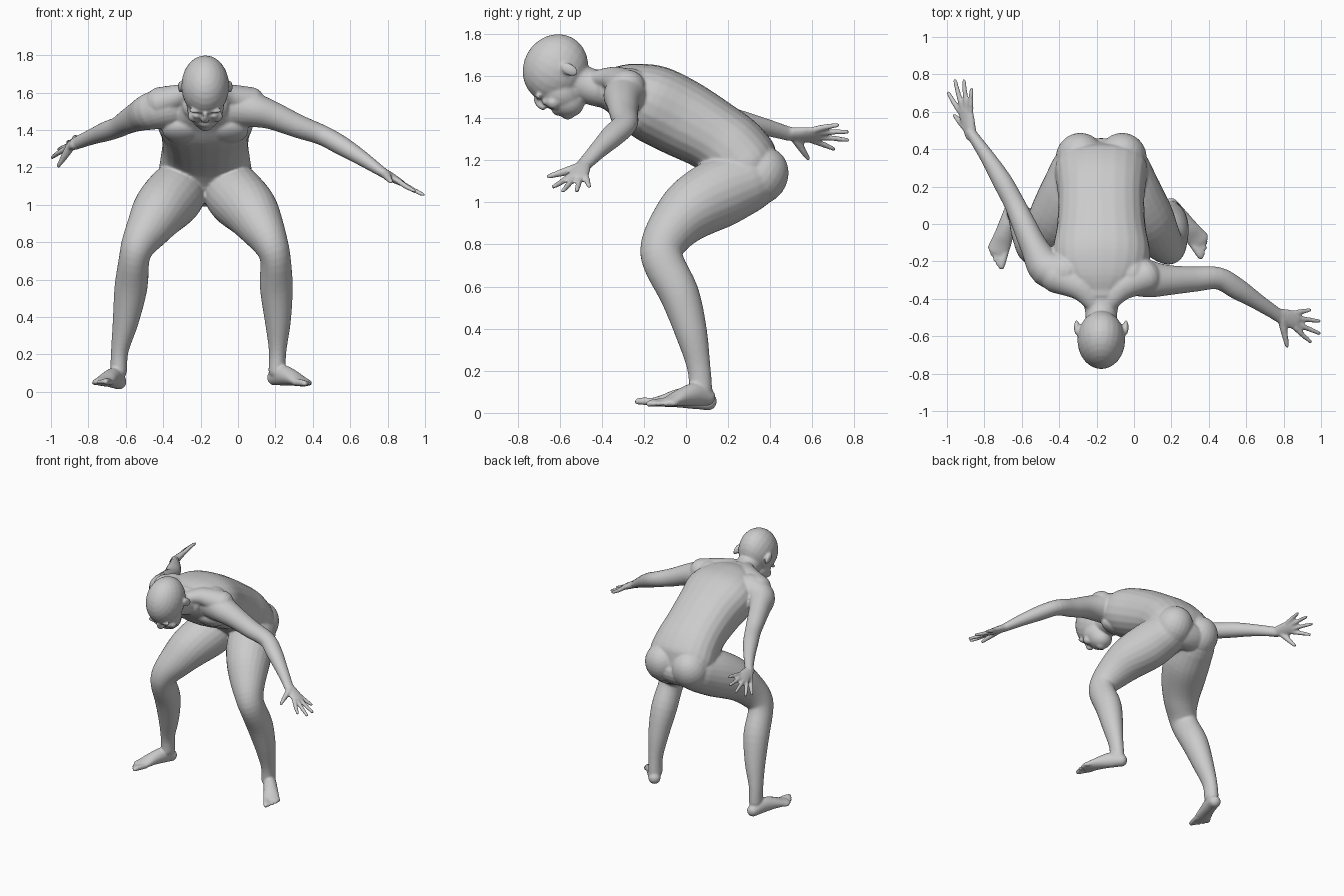
import bpy, bmesh, math
from mathutils import Vector, Matrix

bm = bmesh.new()
CX = -0.175  # body centre line


def spline(pts, steps=4):
    out = []
    for i in range(len(pts) - 1):
        q = [pts[max(i - 1, 0)], pts[i], pts[i + 1], pts[min(i + 2, len(pts) - 1)]]
        for s in range(steps):
            t = s / steps
            out.append([0.5 * (2 * b + (c - a) * t + (2 * a - 5 * b + 4 * c - d) * t * t
                               + (3 * b - a - 3 * c + d) * t ** 3) for a, b, c, d in zip(*q)])
    return out + [list(pts[-1])]


def tube(pts, ref=(1, 0, 0), n=2.0, cap=0.9, sides=24):
    """Loft of ellipses: each point is x, y, z, half width along ref, half depth."""
    p = spline(pts)
    cen = [Vector(q[:3]) for q in p]
    tan = [(cen[min(i + 1, len(p) - 1)] - cen[max(i - 1, 0)]).normalized() for i in range(len(p))]
    st = [(c, t, q[3], q[4]) for c, t, q in zip(cen, tan, p)]

    def dome(s, sign):
        c, t, a, b = s
        return [(c + t * sign * min(a, b) * cap * math.sin(w), t, a * math.cos(w), b * math.cos(w))
                for w in (0.4, 0.8, 1.15, 1.45)]
    st = dome(st[0], -1)[::-1] + st + dome(st[-1], 1)
    rings = []
    for c, t, a, b in st:
        r = Vector(ref)
        s = (r - t * r.dot(t)).normalized()
        u = t.cross(s)
        ring = []
        for k in range(sides):
            w = 2 * math.pi * k / sides
            cw, sw = math.cos(w), math.sin(w)
            ring.append(bm.verts.new(c + s * a * math.copysign(abs(cw) ** (2 / n), cw)
                                     + u * b * math.copysign(abs(sw) ** (2 / n), sw)))
        rings.append(ring)
    for r0, r1 in zip(rings, rings[1:]):
        for k in range(sides):
            j = (k + 1) % sides
            bm.faces.new((r0[k], r0[j], r1[j], r1[k]))
    bm.faces.new(rings[0][::-1])
    bm.faces.new(rings[-1])


# head frame: s sideways, f face direction, u crown direction
F, U = Vector((0, -0.49, -0.87)), Vector((0, -0.87, 0.49))


def blob(x, y, z, rs, rf, ru, f=F, u=U):
    m = Matrix(((1, f.x, u.x), (0, f.y, u.y), (0, f.z, u.z))).to_4x4()
    bmesh.ops.create_uvsphere(bm, u_segments=24, v_segments=14, radius=1,
                              matrix=Matrix.Translation((x, y, z)) @ m @ Matrix.Diagonal((rs, rf, ru, 1)))


# torso and neck
tube([(CX, .37, 1.08, .17, .10), (CX, .30, 1.15, .245, .165), (CX, .225, 1.24, .24, .175),
      (CX, .13, 1.315, .23, .172), (CX, -.02, 1.40, .238, .185), (CX, -.17, 1.475, .262, .183),
      (CX, -.28, 1.52, .225, .145), (CX, -.37, 1.54, .13, .10)], n=2.3, cap=.8)
tube([(CX, -.30, 1.54, .15, .10), (CX, -.40, 1.54, .105, .09), (CX, -.48, 1.56, .085, .085),
      (CX, -.58, 1.61, .085, .09)])

# skull, jaw, chin, lips, nose
blob(CX, -.62, 1.635, .128, .168, .152)
blob(CX, -.60, 1.525, .100, .095, .11)
blob(CX, -.575, 1.485, .080, .078, .095)
blob(CX, -.563, 1.427, .040, .034, .036)
blob(CX, -.622, 1.432, .036, .016, .009)
blob(CX, -.606, 1.424, .031, .016, .009)
tube([(CX, -.712, 1.492, .012, .014), (CX, -.698, 1.466, .014, .016), (CX, -.677, 1.452, .022, .016)])
for sx in (-1, 1):
    blob(CX + sx * .047, -.70, 1.503, .042, .016, .013)      # brow
    blob(CX + sx * .045, -.668, 1.478, .024, .018, .015)     # eye
    blob(CX + sx * .058, -.632, 1.472, .036, .030, .034)     # cheek
    blob(CX + sx * .132, -.553, 1.63, .014, .028, .044)      # ear
    # buttock, chest muscle, trapezius
    blob(CX + sx * .112, .352, 1.125, .132, .130, .145, Vector((0, .8, -.6)), Vector((0, .6, .8)))
    blob(CX + sx * .115, -.255, 1.395, .115, .06, .10, Vector((0, -.45, -.89)), Vector((0, -.89, .45)))
    tube([(CX + sx * .03, -.43, 1.585, .05, .04), (CX + sx * .11, -.34, 1.585, .07, .06),
          (CX + sx * .24, -.28, 1.545, .09, .085)], ref=(0, 1, 0))

# legs: hip, thigh, knee, calf, ankle
left_leg = [(-.055, .29, 1.10, .145, .15), (-.01, .16, 1.045, .16, .165), (.065, .03, .97, .15, .15),
            (.125, -.06, .88, .123, .122), (.175, -.112, .79, .095, .104), (.20, -.105, .71, .082, .098),
            (.205, -.03, .56, .088, .094), (.213, .025, .38, .07, .076), (.212, .06, .22, .047, .056),
            (.208, .07, .11, .045, .055)]
right_x = (-.30, -.345, -.415, -.475, -.53, -.555, -.572, -.60, -.632, -.638)
tube(left_leg)
tube([(x,) + p[1:] for x, p in zip(right_x, left_leg)])


def foot(heel, d, k, dz, inner):
    """Foot with five toes; dz lifts heel and toe ends, inner is the big-toe side vector."""
    d, inner, h = Vector(d + (0,)).normalized(), Vector(inner + (0,)).normalized(), Vector(heel + (0,))

    def at(t, side, z):
        v = h + d * t * k + inner * side
        return (v.x, v.y, z + dz[0] + (dz[1] - dz[0]) * t / .33)
    tube([at(t, 0, z) + (w, e) for t, w, e, z in
          ((0, .042, .042, .075), (.07, .046, .055, .088), (.15, .050, .043, .075),
           (.21, .056, .029, .058), (.255, .055, .02, .048))], ref=inner)
    for i in range(5):
        side = .041 - i * .0215
        end = .318 - .004 * i - .0035 * i * i
        r = .019 if i == 0 else .0135
        tube([at(.225, side * .9, .05) + (r, r), at(end - .03, side, .048) + (r, r),
              at(end, side * 1.08, .043) + (r * .9, r * .8)], ref=inner, sides=12)


foot((.195, .10), (.62, -.78), 1.0, (0, 0), (-.78, -.62))
foot((-.637, .108), (-.33, -.94), 1.08, (-.022, .012), (.94, -.33))

# arms: shoulder, upper arm, elbow, forearm, wrist
tube([(-.02, -.27, 1.525, .11, .115), (.09, -.295, 1.505, .098, .092), (.19, -.30, 1.475, .08, .075),
      (.32, -.295, 1.42, .068, .063), (.45, -.29, 1.372, .060, .054), (.55, -.345, 1.318, .058, .052),
      (.66, -.415, 1.25, .044, .041), (.77, -.487, 1.175, .035, .027)], ref=(0, 1, 0))
tube([(-.36, -.26, 1.525, .11, .115), (-.465, -.235, 1.50, .10, .10), (-.53, -.13, 1.475, .075, .082),
      (-.59, 0, 1.445, .064, .066), (-.64, .11, 1.415, .056, .056), (-.705, .23, 1.392, .053, .053),
      (-.785, .36, 1.362, .040, .042), (-.875, .49, 1.325, .028, .034)], ref=(.92, .38, 0))


def hand(wrist, tips):
    """Palm, four fingers and thumb; tips run thumb, index .. little finger."""
    w, tips = Vector(wrist), [Vector(t) for t in tips]
    across = (tips[1] - tips[4]).normalized()
    mid = sum(tips[1:], Vector()) / 4 - w
    normal = mid.cross(across).normalized()
    tube([tuple(w + mid * t) + (a, b) for t, a, b in
          ((-.08, .034, .027), (.15, .043, .025), (.36, .050, .021), (.5, .046, .017))], ref=across)
    for i in range(1, 5):
        base = w + mid * .44 + across * (.039 - (i - 1) * .026)
        tip = tips[i] - (tips[i] - base).normalized() * .01
        knuckle = base.lerp(tip, .5) + normal * .003
        tube([tuple(base) + (.0155, .0155), tuple(knuckle) + (.0145, .0145), tuple(tip) + (.011, .011)],
             ref=across, sides=12)
    base = w + mid * .1 + across * .02
    tip = tips[0] - (tips[0] - base).normalized() * .01
    tube([tuple(base) + (.026, .022), tuple(base.lerp(tip, .5)) + (.020, .018), tuple(tip) + (.012, .011)],
         ref=normal, sides=12)


hand((.77, -.487, 1.175), [(.82, -.662, 1.12), (.95, -.635, 1.07), (.998, -.588, 1.05),
                           (.998, -.52, 1.05), (.95, -.458, 1.07)])
hand((-.875, .49, 1.325), [(-.965, .585, 1.20), (-.998, .71, 1.25), (-.96, .777, 1.295),
                           (-.91, .775, 1.335), (-.868, .73, 1.368)])

# fuse all parts into one smooth skin
bmesh.ops.recalc_face_normals(bm, faces=bm.faces)
mesh = bpy.data.meshes.new("human_figure")
bm.to_mesh(mesh)
bm.free()
body = bpy.data.objects.new("human_figure", mesh)
bpy.context.collection.objects.link(body)
rm = body.modifiers.new("fuse", 'REMESH')
rm.mode = 'VOXEL'
rm.voxel_size = 0.0075
rm.use_smooth_shade = True
sm = body.modifiers.new("relax", 'SMOOTH')
sm.factor = 0.5
sm.iterations = 6
